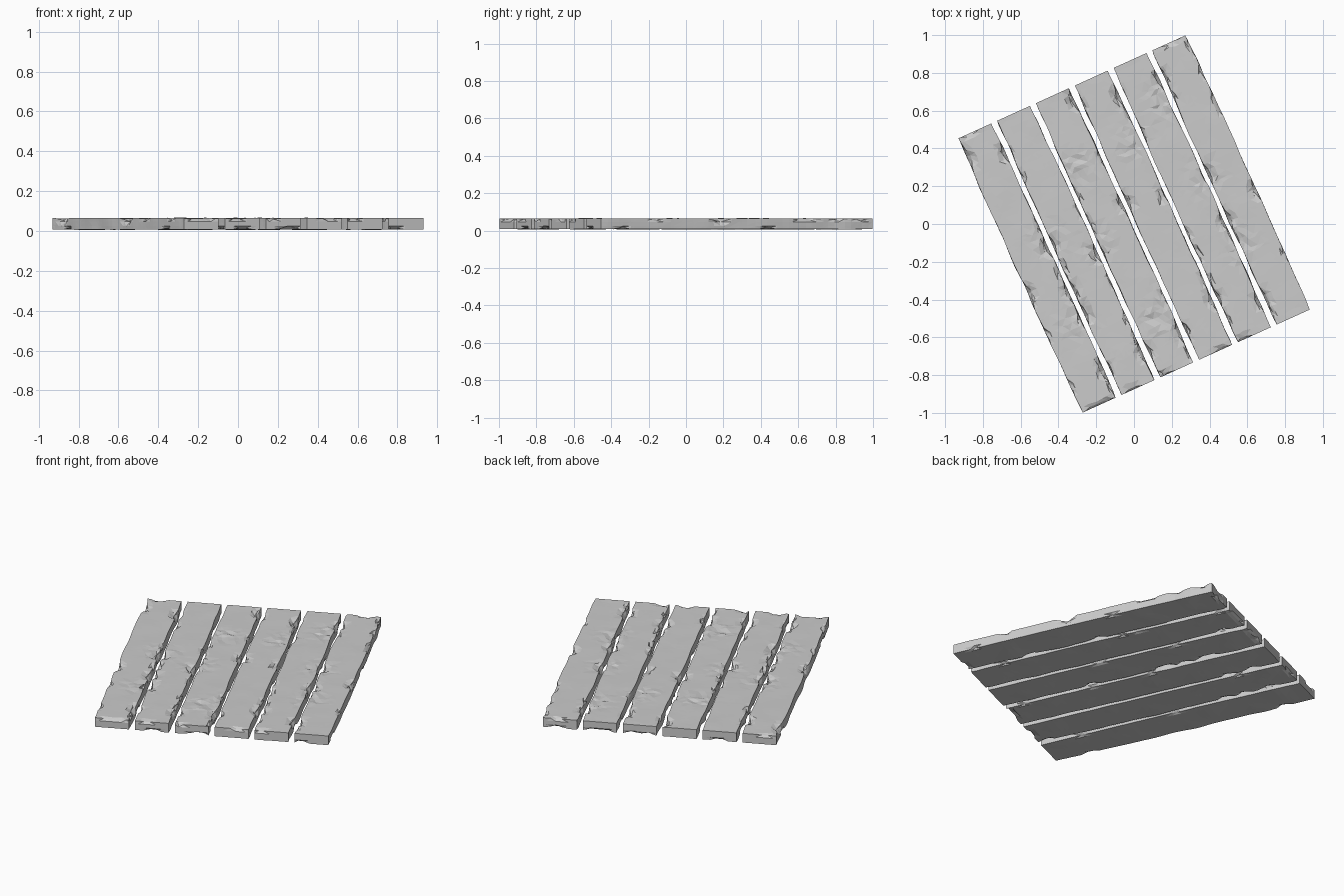
import bpy, bmesh, math, random
from mathutils import Vector, Matrix, noise

if "Cube" in bpy.data.objects:
    bpy.data.objects.remove(bpy.data.objects["Cube"])

random.seed(4)
ANGLE = math.radians(24.4)
COUNT, WIDTH, PITCH = 6, 0.191, 0.2257
HALF_LEN = 0.797
Z0, Z1 = 0.008, 0.064
turn = Matrix.Rotation(ANGLE, 4, 'Z')
unturn = turn.inverted()

# Broken-out edge chips and shallow surface dents, as seen from the top
CHIPS = [(-.69, .37), (-.88, .35), (-.56, -.37), (-.34, -.36), (-.25, -.47), (-.20, -.16),
         (-.16, -.78), (-.05, .11), (.05, -.33), (.12, .14), (.14, .77), (.40, .27),
         (.64, .18), (.49, .02), (.24, -.57), (.42, -.40), (.68, -.40), (.05, -.68),
         (-.09, .67), (-.33, .64), (-.45, -.12), (.20, .40)]
DENTS = [(-.45, -.08), (-.30, -.50), (-.20, -.10), (0, .43), (.13, .65), (.38, .25),
         (.57, -.12), (-.30, .30), (.12, -.50)]
chips = [unturn @ Vector((x, y, 0)) for x, y in CHIPS]
dents = [unturn @ Vector((x, y, 0)) for x, y in DENTS]


def cut(bm, co, no):
    bmesh.ops.bisect_plane(bm, geom=bm.verts[:] + bm.edges[:] + bm.faces[:],
                           plane_co=co, plane_no=no)


def make_plank(i):
    uc = (i - (COUNT - 1) / 2) * PITCH
    hw = WIDTH / 2
    bm = bmesh.new()
    bmesh.ops.create_cube(bm, size=1)
    bmesh.ops.scale(bm, vec=(WIDTH, 2 * HALF_LEN, Z1 - Z0), verts=bm.verts)
    bmesh.ops.translate(bm, vec=(uc, 0, (Z0 + Z1) / 2), verts=bm.verts)

    # Uneven cross and lengthwise cuts give irregular facets
    for k in range(1, 48):
        v = -HALF_LEN + 2 * HALF_LEN * (k + random.uniform(-.3, .3)) / 48
        cut(bm, (uc, v, 0), (0, 1, 0))
    for f in (-.8, -.5, -.1, .25, .55, .82):
        cut(bm, (uc + f * hw, 0, 0), (1, 0, 0))
    cut(bm, (0, 0, Z0 + .017), (0, 0, 1))
    cut(bm, (0, 0, Z1 - .017), (0, 0, 1))

    # Extra small random nicks: side, position, top or bottom
    nicks = [(random.choice((-1, 1)), random.uniform(-.77, .77), random.random() < .6)
             for _ in range(12)]
    end_nicks = [(random.choice((-1, 1)), random.uniform(-.8, .8) * hw, random.random() < .5)
                 for _ in range(3)]

    for vert in bm.verts:
        p = vert.co.copy()
        u = p.x - uc
        side = math.copysign(1, u) if abs(u) > hw - 1e-4 else 0
        end = math.copysign(1, p.y) if abs(p.y) > HALF_LEN - 1e-4 else 0
        top, bottom = p.z > Z1 - 1e-4, p.z < Z0 + 1e-4
        if side and end:
            continue
        n = noise.noise(Vector((p.x * 9 + i * 7, p.y * 7, p.z * 8)))
        # Worn long sides swell slightly in the middle
        if side:
            vert.co.x += side * (.006 * (1 - (p.y / HALF_LEN) ** 2) + .006 * n)
            for s, v, up in nicks:
                if s == side and (top if up else bottom):
                    w = max(0, 1 - abs(p.y - v) / .045)
                    vert.co.x -= side * .014 * w
                    vert.co.z += (-.010 if up else .010) * w
        # Chipped plank ends
        if end:
            for s, x, up in end_nicks:
                if s == end and (top if up else bottom):
                    w = max(0, 1 - abs(u - x) / .05)
                    vert.co.y -= end * .018 * w
                    vert.co.z += (-.010 if up else .010) * w
        # Large chips along the top edges
        for c in chips:
            d = (Vector((p.x, p.y, 0)) - c).length
            if d < .06 and p.z > (Z0 + Z1) / 2:
                w = 1 - d / .06
                if side:
                    vert.co.x -= side * .024 * w
                if top and abs(u) > .7 * hw:
                    vert.co.z -= .022 * w
        # Lumpy upper face
        if top and not side and not end:
            vert.co.z += .002 * n
            for c in dents:
                d = (Vector((p.x, p.y, 0)) - c).length
                w = max(0, 1 - d / .13)
                vert.co.z += w * random.uniform(-.009, .005)
            vert.co.x += random.uniform(-.006, .006)
            vert.co.y += random.uniform(-.006, .006)
        # Lower face stays nearly flat, sagging a little mid-plank
        if bottom:
            vert.co.z = max(0, vert.co.z - .004 * max(0, n))

    bmesh.ops.triangulate(bm, faces=bm.faces[:])
    bmesh.ops.recalc_face_normals(bm, faces=bm.faces[:])
    bm.transform(turn)
    me = bpy.data.meshes.new(f"plank_{i + 1}")
    bm.to_mesh(me)
    bm.free()
    bpy.context.collection.objects.link(bpy.data.objects.new(f"plank_{i + 1}", me))


# Six weathered planks laid side by side
for i in range(COUNT):
    make_plank(i)
